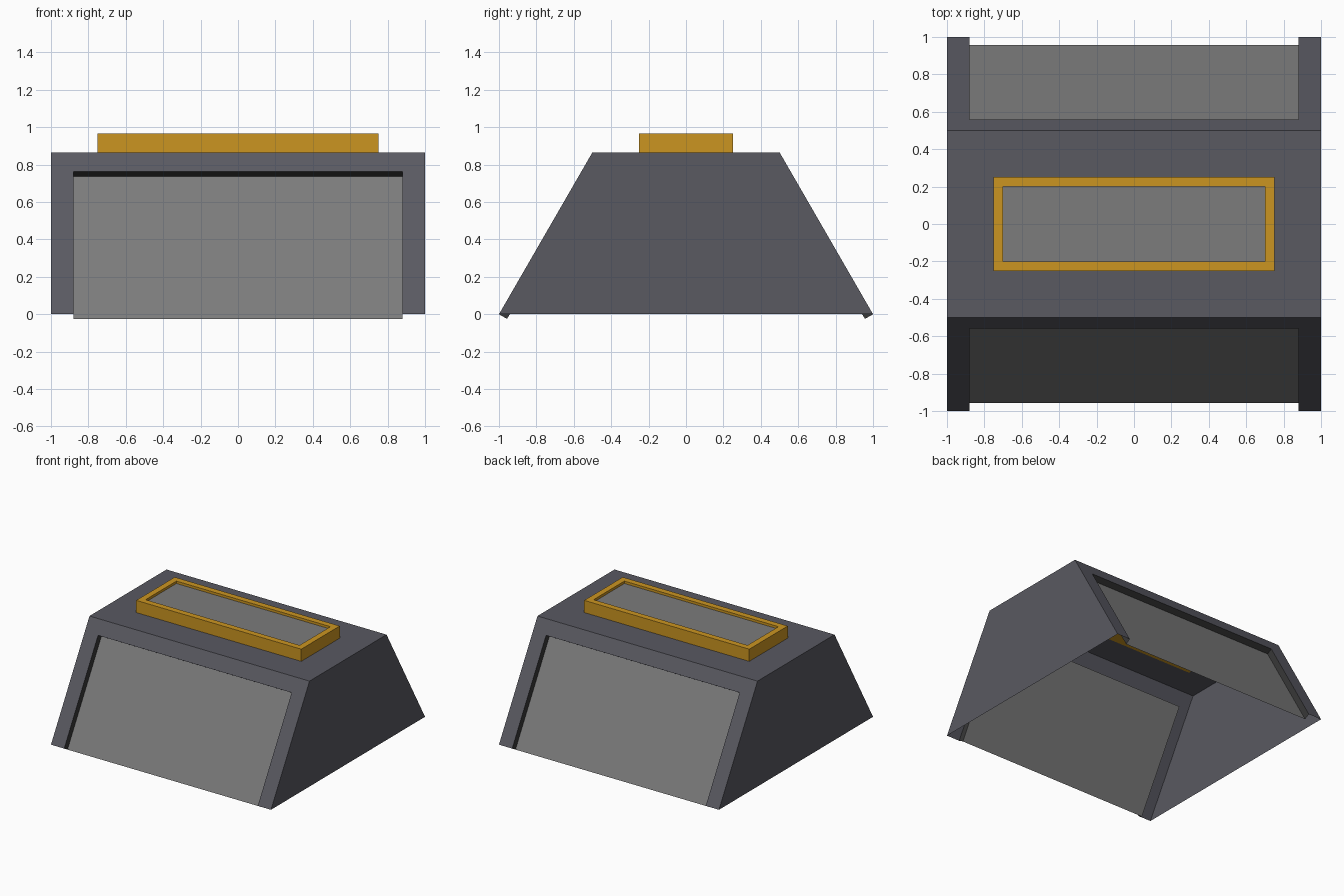
import bpy, bmesh, math

if "Cube" in bpy.data.objects:
    bpy.data.objects.remove(bpy.data.objects["Cube"])

H = math.sqrt(3) / 2      # body height: half of a hexagonal prism


def mat(name, rgb):
    m = bpy.data.materials.new(name)
    m.diffuse_color = (*rgb, 1)
    m.use_nodes = True
    m.node_tree.nodes["Principled BSDF"].inputs["Base Color"].default_value = m.diffuse_color
    return m


BODY = mat("slate_grey", (0.10, 0.10, 0.12))
PANEL = mat("panel_grey", (0.20, 0.20, 0.20))
TRIM = mat("dark_trim", (0.04, 0.04, 0.04))
GOLD = mat("amber", (0.60, 0.30, 0.015))


def finish(bm, name, mats):
    me = bpy.data.meshes.new(name)
    bm.to_mesh(me)
    bm.free()
    for m in mats:
        me.materials.append(m)
    ob = bpy.data.objects.new(name, me)
    bpy.context.collection.objects.link(ob)
    return ob


def recess(bm, face, border, depth, wall_mat, floor_mat):
    """Inset a face and push its middle inward."""
    bmesh.ops.inset_region(bm, faces=[face], thickness=border, use_even_offset=True)
    n = face.normal.copy()
    walls = bmesh.ops.inset_region(bm, faces=[face], thickness=0)["faces"]
    for v in face.verts:
        v.co -= n * depth
    for f in walls:
        f.material_index = wall_mat
    face.material_index = floor_mat


# Body: open-bottomed shell with a recessed panel on each sloped side
bm = bmesh.new()
profile = [(-1, 0), (-0.5, H), (0.5, H), (1, 0)]
left, right = [[bm.verts.new((x, y, z)) for y, z in profile] for x in (-1, 1)]
bm.faces.new(left)
bm.faces.new(right)
for i in range(3):
    bm.faces.new((left[i], right[i], right[i + 1], left[i + 1]))
bmesh.ops.recalc_face_normals(bm, faces=bm.faces)
bm.normal_update()
if max(bm.faces, key=lambda f: f.calc_center_median().z).normal.z < 0:
    bmesh.ops.reverse_faces(bm, faces=bm.faces)
    bm.normal_update()
for f in [f for f in bm.faces if abs(f.normal.y) > 0.5]:
    recess(bm, f, 0.12, 0.05, 1, 2)
finish(bm, "body_shell", [BODY, TRIM, PANEL])

# Raised amber frame on top, its base just showing through the ceiling
bm = bmesh.new()
bmesh.ops.create_cube(bm, size=1)
for v in bm.verts:
    v.co = (v.co.x * 1.5, v.co.y * 0.5, H + 0.1 if v.co.z > 0 else H - 0.001)
bm.normal_update()
top = max(bm.faces, key=lambda f: f.normal.z)
recess(bm, top, 0.05, 0.02, 0, 1)
finish(bm, "top_frame", [GOLD, PANEL])
